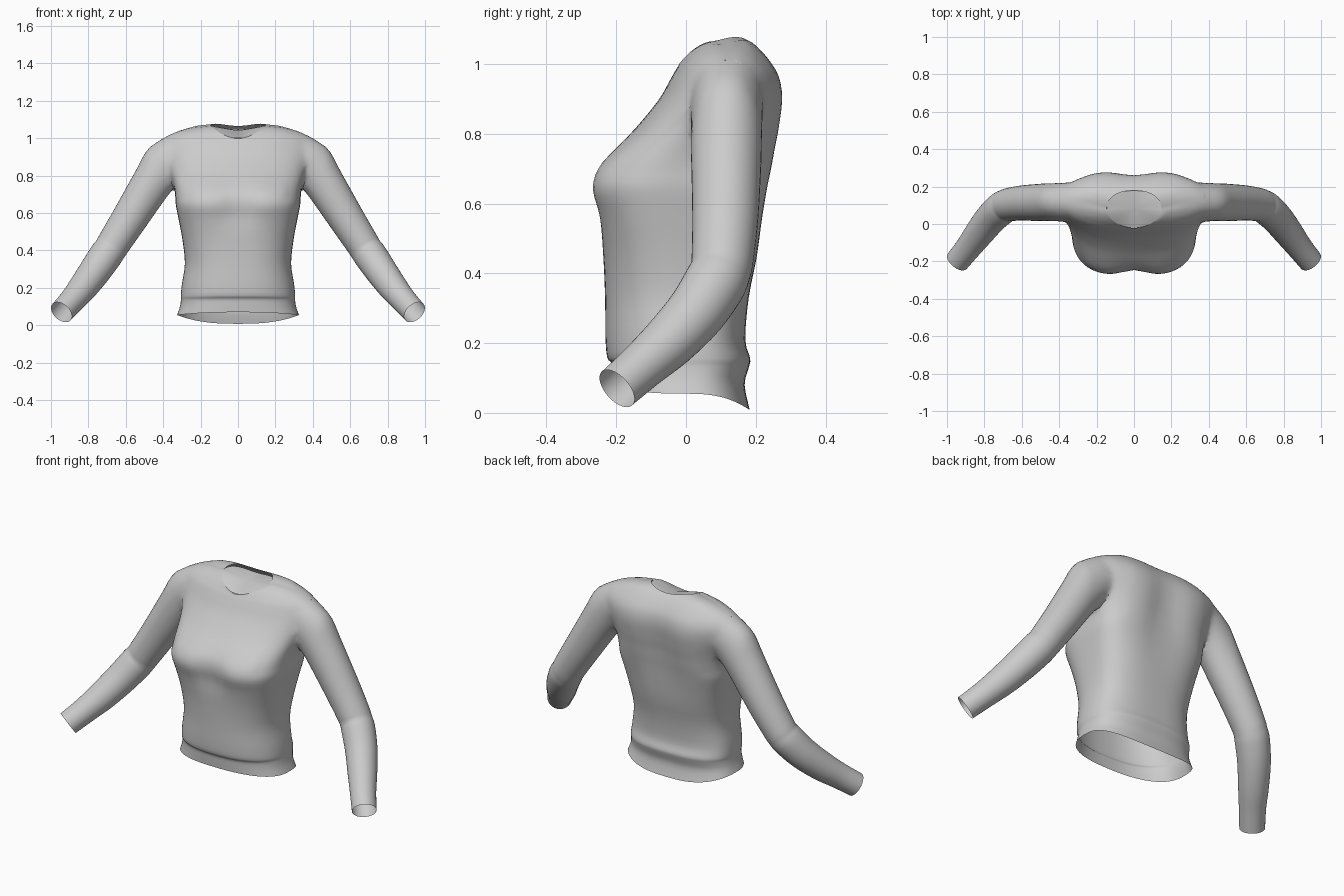
import bpy, bmesh, math
from mathutils import Vector

if "Cube" in bpy.data.objects:
    bpy.data.objects.remove(bpy.data.objects["Cube"], do_unlink=True)

fabric = bpy.data.materials.new("grey fabric")
fabric.use_nodes = True
GREY = (0.6, 0.6, 0.6, 1)
fabric.diffuse_color = GREY
fabric.node_tree.nodes["Principled BSDF"].inputs["Base Color"].default_value = GREY


def spline(rows, steps):
    """Smoothly interpolate rows of numbers (Catmull-Rom)."""
    out = []
    for i in range(len(rows) - 1):
        a, b, c, d = (rows[max(i - 1, 0)], rows[i], rows[i + 1], rows[min(i + 2, len(rows) - 1)])
        for k in range(steps):
            t = k / steps
            out.append([0.5 * (2 * q + (r - p) * t + (2 * p - 5 * q + 4 * r - s) * t * t
                               + (3 * q - p - 3 * r + s) * t ** 3)
                        for p, q, r, s in zip(a, b, c, d)])
    out.append(list(rows[-1]))
    return out


def finish(name, bm):
    """Turn a bmesh into a fabric object."""
    bmesh.ops.recalc_face_normals(bm, faces=bm.faces)
    mesh = bpy.data.meshes.new(name)
    bm.to_mesh(mesh)
    bm.free()
    mesh.materials.append(fabric)
    ob = bpy.data.objects.new(name, mesh)
    bpy.context.collection.objects.link(ob)
    return ob


def loft(name, rings):
    """Skin closed rings and cap both ends."""
    bm = bmesh.new()
    loops = [[bm.verts.new(p) for p in ring] for ring in rings]
    n = len(loops[0])
    for a, b in zip(loops, loops[1:]):
        for i in range(n):
            j = (i + 1) % n
            bm.faces.new((a[i], a[j], b[j], b[i]))
    bm.faces.new(loops[0][::-1])
    bm.faces.new(loops[-1])
    return finish(name, bm)


def bell(v, centre, width):
    return math.exp(-((v - centre) / width) ** 2)


# Torso rings: half width, side y, front y, back y, front z, side z, back z, squareness
torso_rows = [
    (.326, .00, -.205, .183, .070, .055, .008, .85),
    (.312, .00, -.208, .168, .105, .095, .080, .85),
    (.305, .00, -.212, .180, .140, .135, .130, .85),
    (.306, .00, -.226, .184, .160, .157, .157, .85),
    (.300, .00, -.231, .170, .220, .220, .210, .85),
    (.284, .00, -.232, .180, .330, .330, .330, .82),
    (.296, .00, -.238, .205, .450, .450, .450, .76),
    (.316, .00, -.254, .223, .560, .560, .560, .68),
    (.332, .01, -.276, .238, .640, .640, .640, .65),
    (.337, .02, -.260, .252, .700, .700, .700, .68),
    (.346, .04, -.210, .265, .755, .760, .760, .75),
    (.365, .07, -.147, .278, .815, .820, .820, .84),
    (.390, .10, -.080, .286, .895, .900, .900, .88),
    (.398, .12, -.048, .274, .950, .960, .965, .90),
    (.378, .12, -.030, .243, .982, 1.012, 1.015, .95),
    (.285, .11, -.023, .212, .993, 1.050, 1.048, 1.0),
    (.146, .085, -.020, .187, 1.000, 1.066, 1.066, 1.0),
]


def torso_ring(row, n=72):
    w, yc, yf, yb, zf, zs, zb, e = row
    pts = []
    for i in range(n):
        a = 2 * math.pi * i / n
        c, s = math.cos(a), math.sin(a)
        # The back is a little squarer than the front
        p = e * .88 if s > 0 and w > .2 else e
        x = w * math.copysign(abs(c) ** p, c)
        k = abs(s) ** p
        y = yc + k * ((yb - yc) if s > 0 else (yf - yc))
        z = zs + s * s * ((zb if s > 0 else zf) - zs)
        # Hollow between the bust and down the spine
        if s < 0:
            y += k * .030 * bell(x, 0, .09) * bell(z, .64, .10)
        else:
            y -= k * .030 * bell(x, 0, .11) * bell(z, .82, .22)
            z += .030 * s * c * c * bell(zs, 1.066, .03)
        pts.append((x, y, z))
    return pts


rings = [torso_ring(r) for r in spline(torso_rows, 3)]
body = loft("sweater", rings)

# Sleeve path: x, y, z, radius, radius along y
sleeve_rows = [
    (.200, .122, .920, .070, .070), (.310, .120, .903, .122, .102),
    (.384, .117, .860, .127, .104), (.456, .116, .766, .109, .102),
    (.580, .113, .570, .096, .095), (.660, .105, .445, .089, .089),
    (.685, .098, .405, .087, .087), (.710, .082, .370, .089, .089),
    (.765, .030, .290, .085, .085), (.827, -.048, .205, .078, .078),
    (.885, -.125, .135, .069, .069), (.944, -.198, .070, .065, .065),
]


def sleeve(name, side):
    path = spline(sleeve_rows, 4)
    pts = [Vector((side * p[0], p[1], p[2])) for p in path]
    hoops = []
    for i, p in enumerate(pts):
        t = (pts[min(i + 1, len(pts) - 1)] - pts[max(i - 1, 0)]).normalized()
        u = (Vector((0, 1, 0)) - t * t.y).normalized()
        v = t.cross(u)
        hoops.append([p + path[i][4] * u * math.cos(a) + path[i][3] * v * math.sin(a)
                      for a in (2 * math.pi * k / 40 for k in range(40))])
    return loft(name, hoops)


# Join the sleeves to the torso
for name, side in (("left_sleeve", 1), ("right_sleeve", -1)):
    arm = sleeve(name, side)
    mod = body.modifiers.new("join", 'BOOLEAN')
    mod.operation, mod.solver, mod.object = 'UNION', 'EXACT', arm
    bpy.context.view_layer.objects.active = body
    bpy.ops.object.modifier_apply(modifier=mod.name)
    bpy.data.objects.remove(arm, do_unlink=True)

# Open the hem, neck and cuffs, then soften the shoulder seams
bm = bmesh.new()
bm.from_mesh(body.data)
bmesh.ops.delete(bm, geom=[f for f in bm.faces if len(f.verts) > 30], context='FACES')
bmesh.ops.remove_doubles(bm, verts=bm.verts, dist=.005)
seam = [v for v in bm.verts if .25 < abs(v.co.x) < .46 and v.co.z > .68 and not v.is_boundary]
for _ in range(6):
    bmesh.ops.smooth_vert(bm, verts=seam, factor=.5, use_axis_x=True, use_axis_y=True, use_axis_z=True)
bm.to_mesh(body.data)
bm.free()

# Shallow fan closing the neck, set below the collar at the back
bm = bmesh.new()
rim = [bm.verts.new((x, y, z - .022 * max(0, (y - .085) / .102))) for x, y, z in rings[-1]]
tip = bm.verts.new((0, .085, 1.04))
for i in range(len(rim)):
    bm.faces.new((rim[i], rim[(i + 1) % len(rim)], tip))
neck = finish("neck_panel", bm)

bpy.ops.object.select_all(action='DESELECT')
for ob in (body, neck):
    ob.select_set(True)
bpy.context.view_layer.objects.active = body
bpy.ops.object.shade_smooth_by_angle(angle=math.radians(50))
